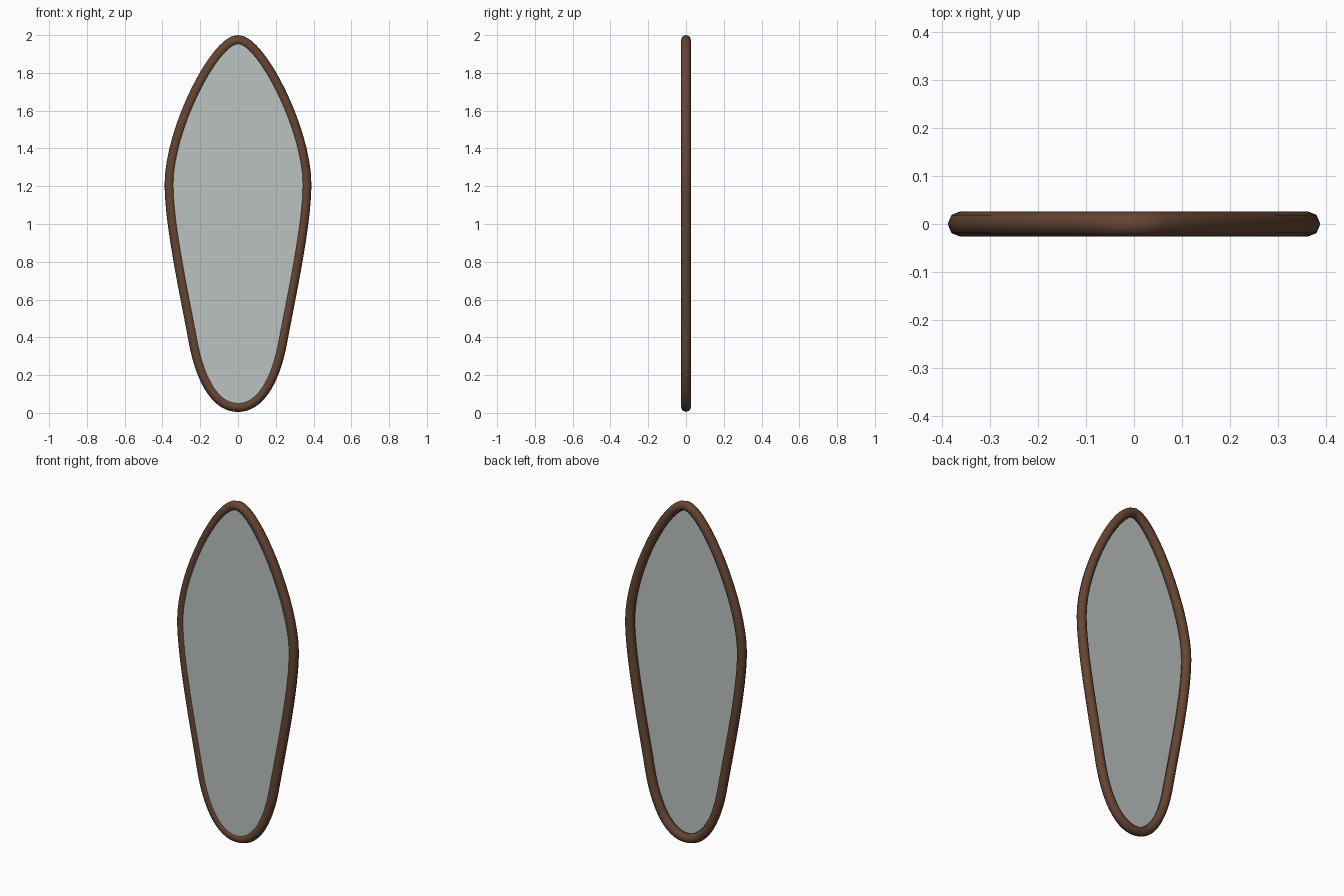
import bpy, math

if "Cube" in bpy.data.objects:
    bpy.data.objects.remove(bpy.data.objects["Cube"])

def material(name, rgb, alpha=1.0):
    m = bpy.data.materials.new(name)
    m.diffuse_color = (*rgb, alpha)
    m.use_nodes = True
    m.node_tree.nodes["Principled BSDF"].inputs["Base Color"].default_value = m.diffuse_color
    return m

wood = material("brown_wood", (0.13, 0.06, 0.033))
mirror = material("grey_mirror", (0.5, 0.54, 0.52))

# Right half of the centre line: (point, handle before, handle after)
half = [
    ((0.0, 1.9735), (-0.12, 1.9735), (0.12, 1.9735)),
    ((0.362, 1.21), (0.362, 1.50), (0.362, 0.99)),
    ((0.235, 0.38), (0.275, 0.60), (0.195, 0.16)),
    ((0.0, 0.0315), (0.11, 0.0315), (-0.11, 0.0315)),
]
flip = lambda p: (-p[0], p[1])
outline = half + [(flip(p), flip(b), flip(a)) for p, a, b in half[2:0:-1]]

def outline_object(name, mat, fill, bevel, y):
    c = bpy.data.curves.new(name, 'CURVE')
    c.dimensions = '2D'
    c.fill_mode = fill
    c.resolution_u = 16
    c.bevel_depth = bevel
    c.bevel_resolution = 2
    s = c.splines.new('BEZIER')
    s.bezier_points.add(len(outline) - 1)
    s.use_cyclic_u = True
    for bp, (p, a, b) in zip(s.bezier_points, outline):
        bp.handle_left_type = bp.handle_right_type = 'FREE'
        bp.co, bp.handle_left, bp.handle_right = (*p, 0), (*a, 0), (*b, 0)
    o = bpy.data.objects.new(name, c)
    bpy.context.collection.objects.link(o)
    o.rotation_euler.x = math.pi / 2
    o.location.y = y
    c.materials.append(mat)
    bpy.ops.object.select_all(action='DESELECT')
    o.select_set(True)
    bpy.context.view_layer.objects.active = o
    bpy.ops.object.convert(target='MESH')
    return bpy.context.object

# Rounded wooden frame
outline_object("frame", wood, 'NONE', 0.0265, 0.0)
bpy.ops.object.shade_smooth()
# Flat mirror sheet set towards the front of the frame
outline_object("mirror_sheet", mirror, 'BOTH', 0.0, -0.0187)
bpy.ops.object.shade_flat()
